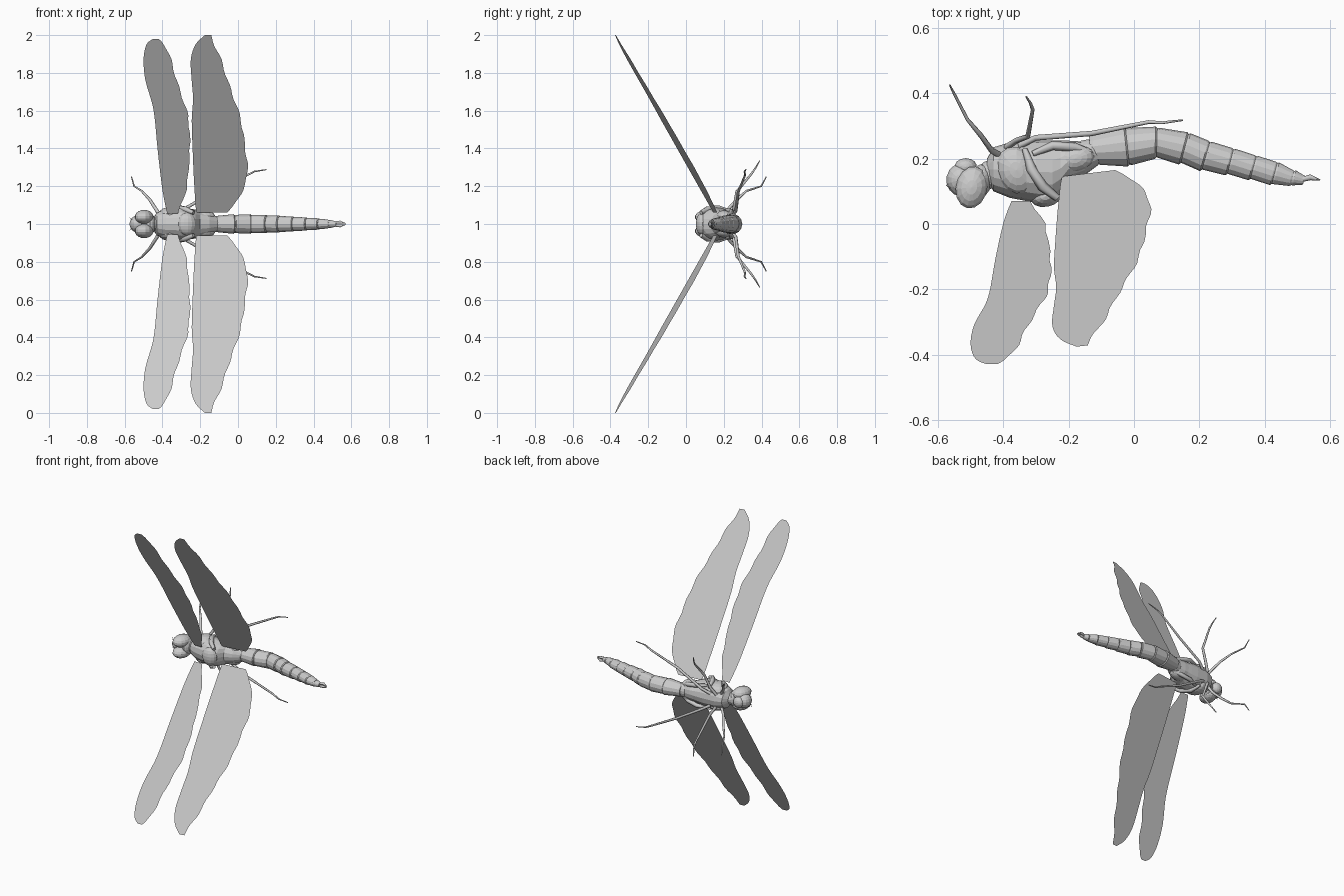
import bpy, bmesh, math
from mathutils import Vector

MID = 1.0  # the body axis runs along x at this height; sides mirror about it

cube = bpy.data.objects.get("Cube")
if cube:
    bpy.data.objects.remove(cube, do_unlink=True)


def finish(name, bm, smooth=False):
    bmesh.ops.recalc_face_normals(bm, faces=bm.faces)
    mesh = bpy.data.meshes.new(name)
    bm.to_mesh(mesh)
    bm.free()
    obj = bpy.data.objects.new(name, mesh)
    bpy.context.collection.objects.link(obj)
    for poly in mesh.polygons:
        poly.use_smooth = smooth
    return obj


def loft(name, rings, sides=14):
    """Skin elliptical rings: (x, low y, high y, half width, lean)."""
    bm = bmesh.new()
    loops = []
    for x, low, high, half, lean in rings:
        loop = []
        for i in range(sides):
            a = math.tau * i / sides
            dy = math.cos(a) * (high - low) / 2
            loop.append(bm.verts.new((x - lean * dy, (low + high) / 2 + dy,
                                      MID + math.sin(a) * half)))
        loops.append(loop)
    for a, b in zip(loops, loops[1:]):
        for i in range(sides):
            j = (i + 1) % sides
            bm.faces.new((a[i], a[j], b[j], b[i]))
    bm.faces.new(loops[0])
    bm.faces.new(loops[-1])
    return finish(name, bm)


def blob(name, centre, radii, turn=0, detail=(14, 9)):
    """Faceted ellipsoid, turned about the z axis."""
    bm = bmesh.new()
    bmesh.ops.create_uvsphere(bm, u_segments=detail[0], v_segments=detail[1], radius=1)
    obj = finish(name, bm)
    obj.location = Vector(centre) + Vector((0, 0, MID))
    obj.scale = radii
    obj.rotation_euler.z = math.radians(turn)
    return obj


def tube(name, points, side, thickness, radii):
    """Tapered rod through points, on the given side of the body."""
    curve = bpy.data.curves.new(name, 'CURVE')
    curve.dimensions = '3D'
    curve.bevel_depth = thickness
    curve.bevel_resolution = 1
    curve.use_fill_caps = True
    spline = curve.splines.new('POLY')
    spline.points.add(len(points) - 1)
    for point, (x, y, h), radius in zip(spline.points, points, radii):
        point.co = (x, y, MID + side * h, 1)
        point.radius = radius
    obj = bpy.data.objects.new(name, curve)
    bpy.context.collection.objects.link(obj)
    return obj


def spline_value(a, b, c, d, t):
    return b + t * (c - a + t * (2 * a - 5 * b + 4 * c - d + t * (3 * (b - c) + d - a))) / 2


def wing(name, stations, side, root_y, slope, tilt, steps=4):
    """Thin sheet through (height, leading x, trailing x) stations."""
    rows = []
    last = len(stations) - 1
    for i in range(last):
        four = [stations[min(max(k, 0), last)] for k in range(i - 1, i + 3)]
        for s in range(steps):
            rows.append([spline_value(*column, s / steps) for column in zip(*four)])
    rows.append(stations[-1])
    bm = bmesh.new()
    grid = []
    for h, lead, trail in rows:
        trail += 0.004 * math.sin(h * 45)  # gently scalloped rear edge
        line = []
        for k in range(5):
            x = lead + (trail - lead) * k / 4
            y = root_y - slope * h + tilt * (x + 0.13)
            line.append(bm.verts.new((x, y, MID + side * h)))
        grid.append(line)
    for a, b in zip(grid, grid[1:]):
        for k in range(4):
            bm.faces.new((a[k], a[k + 1], b[k + 1], b[k]))
    return finish(name, bm, smooth=True)


# Abdomen: overlapping plates, each flaring toward its rear edge
abdomen = [
    (-.13, .18, .275, .045), (-.02, .177, .297, .052), (.07, .2, .297, .052),
    (.155, .183, .28, .048), (.22, .163, .254, .045), (.295, .15, .232, .04),
    (.365, .135, .21, .035), (.43, .12, .19, .03), (.485, .117, .165, .022),
    (.52, .12, .15, .015)]


def shrink(ring, amount, lean, shift=0):
    x, low, high, half = ring
    inset = (high - low) / 2 * (1 - amount)
    return (x + shift, low + inset, high - inset, half * amount, lean)


def lean_at(i):
    a, b = abdomen[max(i - 1, 0)], abdomen[min(i + 1, len(abdomen) - 1)]
    return (b[1] + b[2] - a[1] - a[2]) / 2 / (b[0] - a[0])


for i, (front, back) in enumerate(zip(abdomen, abdomen[1:])):
    la, lb = lean_at(i), lean_at(i + 1)
    loft(f"abdomen_segment_{i + 1}", [
        shrink(front, .86, la, -.004), shrink(front, .95, la, .006),
        shrink(back, 1.02, lb, -.005), shrink(back, .93, lb)])

# Thorax, waist and neck
loft("thorax", [
    (-.45, .135, .2, .03, 0), (-.43, .1, .235, .06, 0), (-.38, .08, .25, .083, 0),
    (-.3, .065, .256, .088, 0), (-.25, .06, .256, .08, 0), (-.225, .085, .255, .072, 0),
    (-.2, .13, .255, .068, 0), (-.15, .15, .252, .055, 0), (-.11, .18, .24, .038, 0)], 16)
blob("waist", (-.14, .215, 0), (.05, .045, .048))
blob("neck", (-.445, .15, 0), (.035, .045, .04))
blob("thorax_hump", (-.27, .085, 0), (.05, .033, .06), 10)

# Head
blob("face", (-.532, .135, 0), (.043, .05, .045))
blob("mouth", (-.515, .175, 0), (.035, .027, .035))
blob("head_back", (-.465, .135, 0), (.03, .05, .055))

# Wing outlines: height from the axis, leading x, trailing x
fore = [
    (.055, -.375, -.32), (.18, -.4, -.275), (.39, -.425, -.255), (.55, -.44, -.262),
    (.64, -.455, -.285), (.76, -.49, -.325), (.87, -.5, -.355), (.95, -.485, -.39),
    (.98, -.45, -.42)]
hind = [
    (.06, -.22, -.06), (.1, -.225, -.02), (.18, -.23, .025), (.27, -.235, .05),
    (.39, -.24, .04), (.55, -.245, .015), (.66, -.238, -.02), (.76, -.245, -.055),
    (.87, -.25, -.09), (.95, -.225, -.125), (1, -.175, -.145)]

# Leg paths: x, y, height from the axis
legs = {
    "front_leg": [(-.41, .21, .04), (-.436, .225, .08), (-.468, .27, .13),
                  (-.51, .32, .175), (-.55, .398, .2), (-.564, .425, .25)],
    "middle_leg": [(-.39, .235, .04), (-.36, .255, .09), (-.325, .268, .17),
                   (-.31, .35, .27), (-.317, .37, .3), (-.33, .39, .335)],
    "hind_leg": [(-.35, .24, .04), (-.3, .264, .07), (-.13, .277, .17),
                 (.045, .312, .257), (.087, .31, .278), (.15, .318, .288)]}

# Paired parts on both sides
for side, label in ((1, "left"), (-1, "right")):
    blob(f"{label}_eye", (-.497, .112, side * .037), (.049, .066, .038), -12)
    blob(f"{label}_rear_lobe", (-.18, .2, side * .04), (.06, .04, .032), 12)
    blob(f"{label}_flank_plate", (-.36, .165, side * .05), (.06, .075, .04), 20)
    wing(f"{label}_forewing", fore, side, .1, .54, 0)
    wing(f"{label}_hindwing", hind, side, .19, .56, .12)
    tube(f"{label}_thorax_ridge",
         [(-.335, .23, .07), (-.315, .17, .085), (-.28, .115, .078), (-.235, .08, .06)],
         side, .016, (.5, 1, 1, .7))
    tube(f"{label}_wing_base_ridge",
         [(-.31, .215, .075), (-.25, .24, .068), (-.18, .235, .055), (-.13, .22, .045)],
         side, .014, (.6, 1, 1, .5))
    tube(f"{label}_tail_clasper",
         [(.51, .135, .007), (.54, .143, .01), (.57, .135, .003)],
         side, .009, (.8, 1, .2))
    tube(f"{label}_feeler",
         [(-.55, .12, .015), (-.565, .11, .025), (-.575, .12, .035)],
         side, .003, (1, .7, .3))
    for leg, path in legs.items():
        tube(f"{label}_{leg}", path, side, .009, (1.1, 1, .9, .65, .5, .3))
